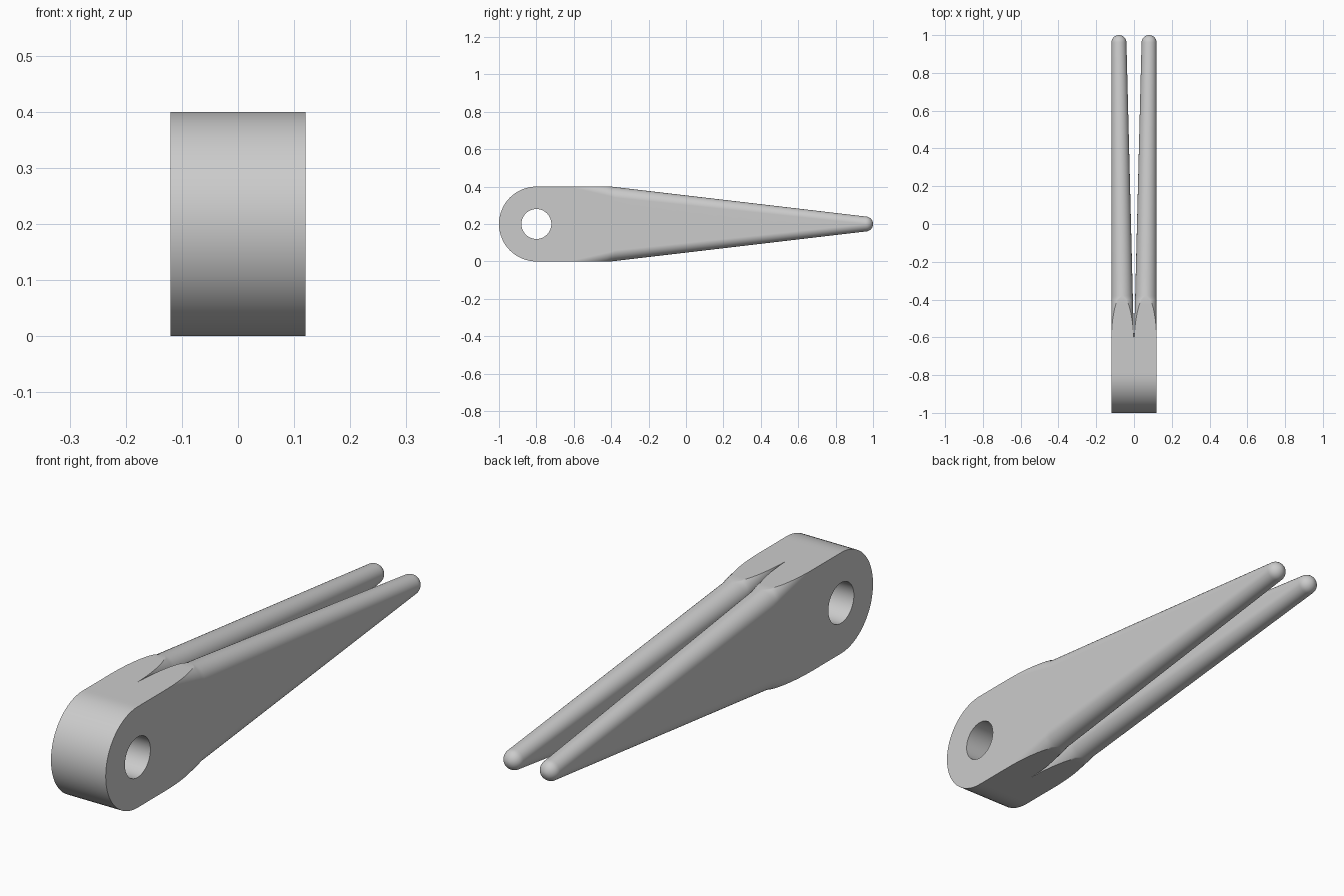
import bpy, bmesh, math

if "Cube" in bpy.data.objects:
    bpy.data.objects.remove(bpy.data.objects["Cube"], do_unlink=True)

GREY = (0.6, 0.6, 0.6, 1)
mat = bpy.data.materials.new("plain grey")
mat.use_nodes = True
mat.diffuse_color = GREY
mat.node_tree.nodes["Principled BSDF"].inputs["Base Color"].default_value = GREY

HALF_W, R, MID = 0.12, 0.2, 0.2          # half thickness, eye radius, centre height
EYE_Y, SPLIT_Y, TIP_Y, TIP_R = -0.8, -0.63, 0.96, 0.04


def finish(bm, name):
    bmesh.ops.remove_doubles(bm, verts=bm.verts, dist=1e-5)
    bmesh.ops.recalc_face_normals(bm, faces=bm.faces)
    mesh = bpy.data.meshes.new(name)
    bm.to_mesh(mesh)
    bm.free()
    ob = bpy.data.objects.new(name, mesh)
    bpy.context.collection.objects.link(ob)
    mesh.materials.append(mat)
    bpy.ops.object.select_all(action='DESELECT')
    ob.select_set(True)
    bpy.context.view_layer.objects.active = ob
    bpy.ops.object.shade_smooth_by_angle(angle=math.radians(30))
    mod = ob.modifiers.new("flat sides", 'WEIGHTED_NORMAL')
    mod.keep_sharp = True


def eye_block():
    # Round-ended block with a cross hole
    length = SPLIT_Y - EYE_Y
    corner = math.atan2(R, length)
    angles = sorted([math.tau * i / 64 for i in range(64)] + [corner, math.tau - corner])

    def outline(a):
        c, s = math.cos(a), math.sin(a)
        if c <= 1e-6:
            return R
        return min(length / c, R / max(abs(s), 1e-6))

    bm = bmesh.new()

    def ring(x, radius):
        return [bm.verts.new((x, EYE_Y + radius(a) * math.cos(a),
                              MID + radius(a) * math.sin(a))) for a in angles]

    hole = lambda a: 0.08
    rings = [ring(-HALF_W, outline), ring(HALF_W, outline),
             ring(HALF_W, hole), ring(-HALF_W, hole)]
    n = len(angles)
    for k in range(4):
        p, q = rings[k], rings[(k + 1) % 4]
        for i in range(n):
            j = (i + 1) % n
            bm.faces.new((p[i], p[j], q[j], q[i]))
    finish(bm, "eye_block")


def prong_section(y):
    # Slot with rounded edges that fade into the flat block
    t = min(1, (y - SPLIT_Y) / (TIP_Y - SPLIT_Y))
    inner = 0.04 * t
    r = (HALF_W - inner) / 2
    cx = (HALF_W + inner) / 2
    h = R - (R - TIP_R) * max(0, min(1, (y + 0.4) / (TIP_Y + 0.4)))
    if y > TIP_Y:
        r = h = math.sqrt(max(0, TIP_R ** 2 - (y - TIP_Y) ** 2))
    over = min(r, max(0, 0.24 * (-0.38 - y)))
    spring = h - r + over
    top = math.asin((r - over) / r) if r > 0 else 0
    steps = 10
    quarter = [(r * math.cos(top * i / steps), spring + r * math.sin(top * i / steps))
               for i in range(steps + 1)]
    half = quarter + [(-x, z) for x, z in reversed(quarter)]
    loop = half + [(-x, -z) for x, z in half]
    return [(cx + x, y, MID + z) for x, z in loop]


def prong(name, side):
    ys = [SPLIT_Y + 0.25 * i / 12 for i in range(13)]
    ys += [-0.38 + (TIP_Y + 0.38) * i / 12 for i in range(1, 13)]
    ys += [TIP_Y + TIP_R * math.sin(math.pi / 2 * i / 8) for i in range(1, 9)]
    bm = bmesh.new()
    rings = [[bm.verts.new((side * x, y, z)) for x, y, z in prong_section(y)] for y in ys]
    n = len(rings[0])
    for p, q in zip(rings, rings[1:]):
        for i in range(n):
            j = (i + 1) % n
            bm.faces.new((p[i], p[j], q[j], q[i]))
    finish(bm, name)


eye_block()
prong("left_prong", 1)
prong("right_prong", -1)
